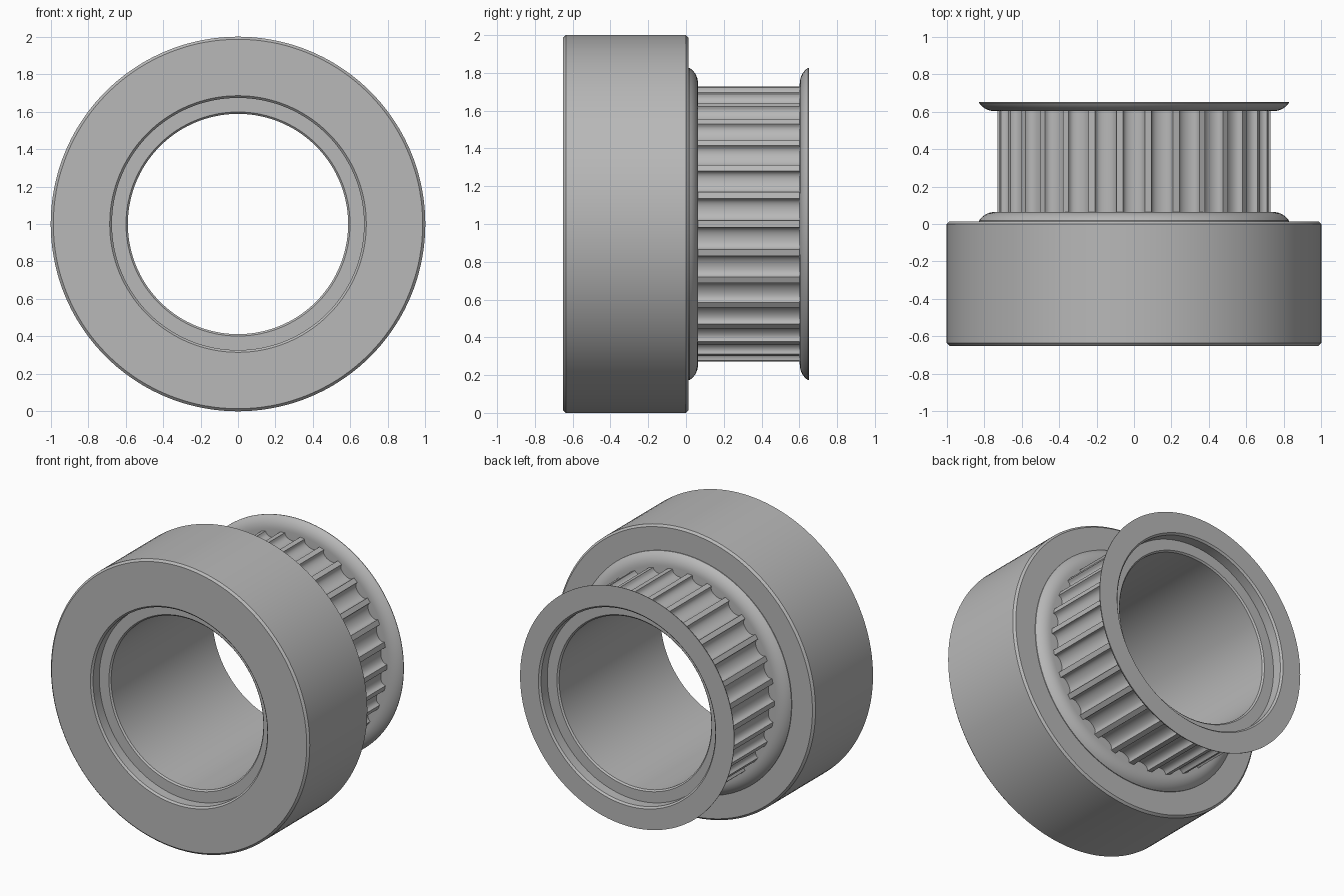
import bpy, bmesh
from math import sin, cos, pi, radians

cube = bpy.data.objects.get("Cube")
if cube:
    bpy.data.objects.remove(cube)

SEGMENTS = 144
TEETH = 30
TIP, ROOT = 0.73, 0.686        # toothed section radii
FRONT, BACK = -0.65, 0.65      # overall ends along y
HUB_BACK = 0.013               # rear face of the wide hub
AXIS_Z = 1.0

grey = bpy.data.materials.new("machined grey")
grey.use_nodes = True
colour = (0.48, 0.48, 0.48, 1)
grey.diffuse_color = colour
grey.node_tree.nodes["Principled BSDF"].inputs["Base Color"].default_value = colour


def ring_point(r, angle, y):
    return (r * cos(angle), y, AXIS_Z + r * sin(angle))


def finish(name, bm):
    bmesh.ops.recalc_face_normals(bm, faces=bm.faces)
    mesh = bpy.data.meshes.new(name)
    bm.to_mesh(mesh)
    bm.free()
    mesh.materials.append(grey)
    obj = bpy.data.objects.new(name, mesh)
    bpy.context.collection.objects.link(obj)
    bpy.ops.object.select_all(action='DESELECT')
    obj.select_set(True)
    bpy.context.view_layer.objects.active = obj
    bpy.ops.object.shade_smooth_by_angle(angle=radians(25))
    return obj


def bridge(bm, a, b):
    for i in range(len(a)):
        j = (i + 1) % len(a)
        bm.faces.new((a[i], a[j], b[j], b[i]))


def lathe(name, profile):
    """Revolve a closed (radius, y) profile about the y axis."""
    bm = bmesh.new()
    rings = [[bm.verts.new(ring_point(r, 2 * pi * i / SEGMENTS, y))
              for i in range(SEGMENTS)] for r, y in profile]
    for k in range(len(rings)):
        bridge(bm, rings[k - 1], rings[k])
    return finish(name, bm)


def recess(end, inward):
    """Chamfered counterbore stepping from an end face into the bore."""
    return [(0.685, end), (0.673, end + inward * 0.012),
            (0.673, end + inward * 0.08), (0.598, end + inward * 0.08),
            (0.588, end + inward * 0.09)]


def flange_curve(rim_y, flat_y, steps=7):
    """Rounded flange, from its outer rim to its flat inner face."""
    points = []
    for k in range(steps, -1, -1):
        t = radians(60) * k / steps
        points.append((0.742 + 0.085 * sin(t) / sin(radians(60)),
                       flat_y + (rim_y - flat_y) * (1 - cos(t)) * 2))
    return points


# Hub, sleeve, bore and both flanges in one turned part
c = 0.014
front_flange = flange_curve(0.018, 0.064)
back_flange = flange_curve(BACK - 0.004, 0.602)
profile = [(1 - c, FRONT), (1, FRONT + c), (1, HUB_BACK - c), (1 - c, HUB_BACK),
           (0.827, HUB_BACK)]
profile += front_flange + [(0.68, 0.064), (0.68, 0.602)]
profile += back_flange[::-1] + [(0.827, BACK)]
profile += recess(BACK, -1) + recess(FRONT, 1)[::-1]
lathe("pulley_body", profile)

# Toothed ring with rounded grooves
pitch = 2 * pi / TEETH
half_groove = pitch * 0.385
outline = []
for tooth in range(TEETH):
    centre = (tooth + 0.5) * pitch
    for k in range(13):
        t = pi * k / 12
        depth = (TIP - ROOT) * max(sin(t), 0) ** 0.8
        outline.append((TIP - depth, centre - half_groove * cos(t)))
bm = bmesh.new()
ends = [[bm.verts.new(ring_point(r, a, y)) for r, a in outline]
        for y in (0.06, 0.606)]
bridge(bm, *ends)
finish("toothed_ring", bm)
